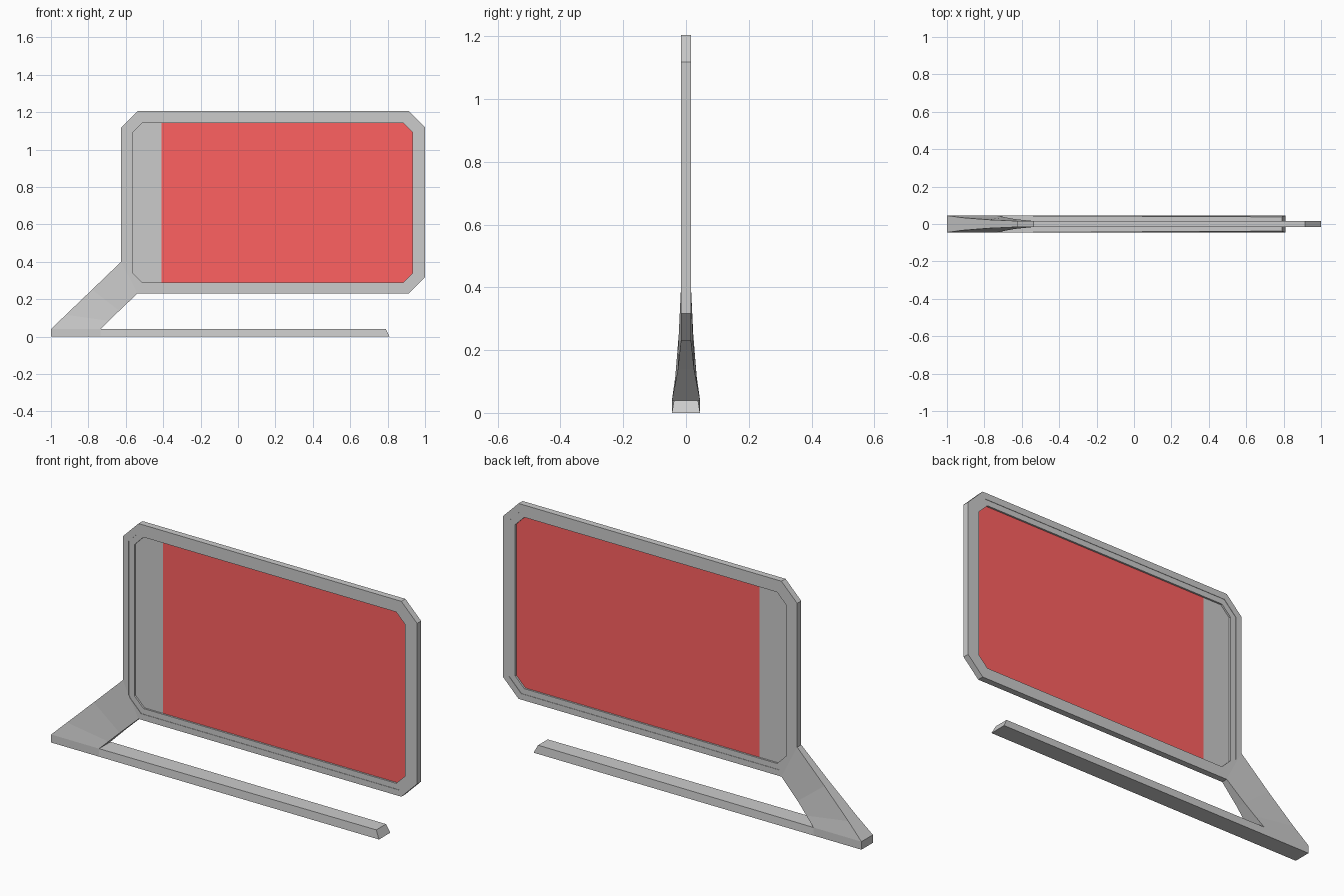
import bpy, bmesh

if "Cube" in bpy.data.objects:
    bpy.data.objects.remove(bpy.data.objects["Cube"])


def loft(name, rings, close_rings=False, caps=False, mat=None):
    """Bridge equal-length rings of points with quads."""
    bm = bmesh.new()
    vr = [[bm.verts.new(p) for p in r] for r in rings]
    n = len(vr[0])
    pairs = list(zip(vr, vr[1:]))
    if close_rings:
        pairs.append((vr[-1], vr[0]))
    for a, b in pairs:
        for i in range(n):
            j = (i + 1) % n
            bm.faces.new((a[i], a[j], b[j], b[i]))
    if caps:
        bm.faces.new(vr[0])
        bm.faces.new(vr[-1])
    bmesh.ops.recalc_face_normals(bm, faces=bm.faces)
    me = bpy.data.meshes.new(name)
    bm.to_mesh(me)
    bm.free()
    ob = bpy.data.objects.new(name, me)
    bpy.context.collection.objects.link(ob)
    if mat:
        me.materials.append(mat)
    return ob


def octagon(x0, x1, z0, z1, c):
    return [(x0, z0 + c), (x0 + c, z0), (x1 - c, z0), (x1, z0 + c),
            (x1, z1 - c), (x1 - c, z1), (x0 + c, z1), (x0, z1 - c)]


def at_y(profile, y):
    return [(x, y, z) for x, z in profile]


red = bpy.data.materials.new("red")
red.diffuse_color = (1.0, 0.12, 0.12, 1)
red.use_nodes = True
red.node_tree.nodes["Principled BSDF"].inputs["Base Color"].default_value = red.diffuse_color

# Frame: octagonal ring with a shallow stepped lip on both faces
outer = octagon(-0.625, 1.0, 0.23, 1.205, 0.087)
outer[0] = (-0.625, 0.40)          # corner widened where the arm joins
lip = octagon(-0.592, 0.967, 0.26, 1.172, 0.068)
inner = octagon(-0.562, 0.933, 0.288, 1.143, 0.05)
loft("frame", [at_y(outer, -0.016), at_y(lip, -0.016), at_y(lip, -0.014),
               at_y(inner, -0.014), at_y(inner, 0.014), at_y(lip, 0.014),
               at_y(lip, 0.016), at_y(outer, 0.016)], close_rings=True)

# Recessed panel: grey strip on the left, red field on the right
split = -0.41
strip = inner[:2] + [(split, 0.288), (split, 1.143)] + inner[6:]
field = [(split, 0.288)] + inner[2:6] + [(split, 1.143)]
for name, prof, mat in (("panel_strip", strip, None), ("panel_field", field, red)):
    loft(name, [at_y(prof, -0.005), at_y(prof, 0.005)], caps=True, mat=mat)

# Arm: slanted neck that narrows from the base up to the frame
sections = [  # left x, z, half width, right x, z, half width
    (-1.0, 0.04, 0.045, -0.735, 0.04, 0.045),
    (-0.92, 0.117, 0.034, -0.69, 0.084, 0.036),
    (-0.78, 0.251, 0.023, -0.635, 0.138, 0.026),
    (-0.625, 0.40, 0.016, -0.538, 0.23, 0.016)]
loft("arm", [[(lx, -lw, lz), (rx, -rw, rz), (rx, rw, rz), (lx, lw, lz)]
             for lx, lz, lw, rx, rz, rw in sections])

# Base bar: top narrows slightly towards the slanted free end
stations = [(-1.0, -1.0, 0.045), (-0.735, -0.735, 0.045), (0.81, 0.79, 0.038)]
loft("base_bar", [[(xb, -0.045, 0), (xb, 0.045, 0), (xt, w, 0.04), (xt, -w, 0.04)]
                  for xb, xt, w in stations], caps=True)
